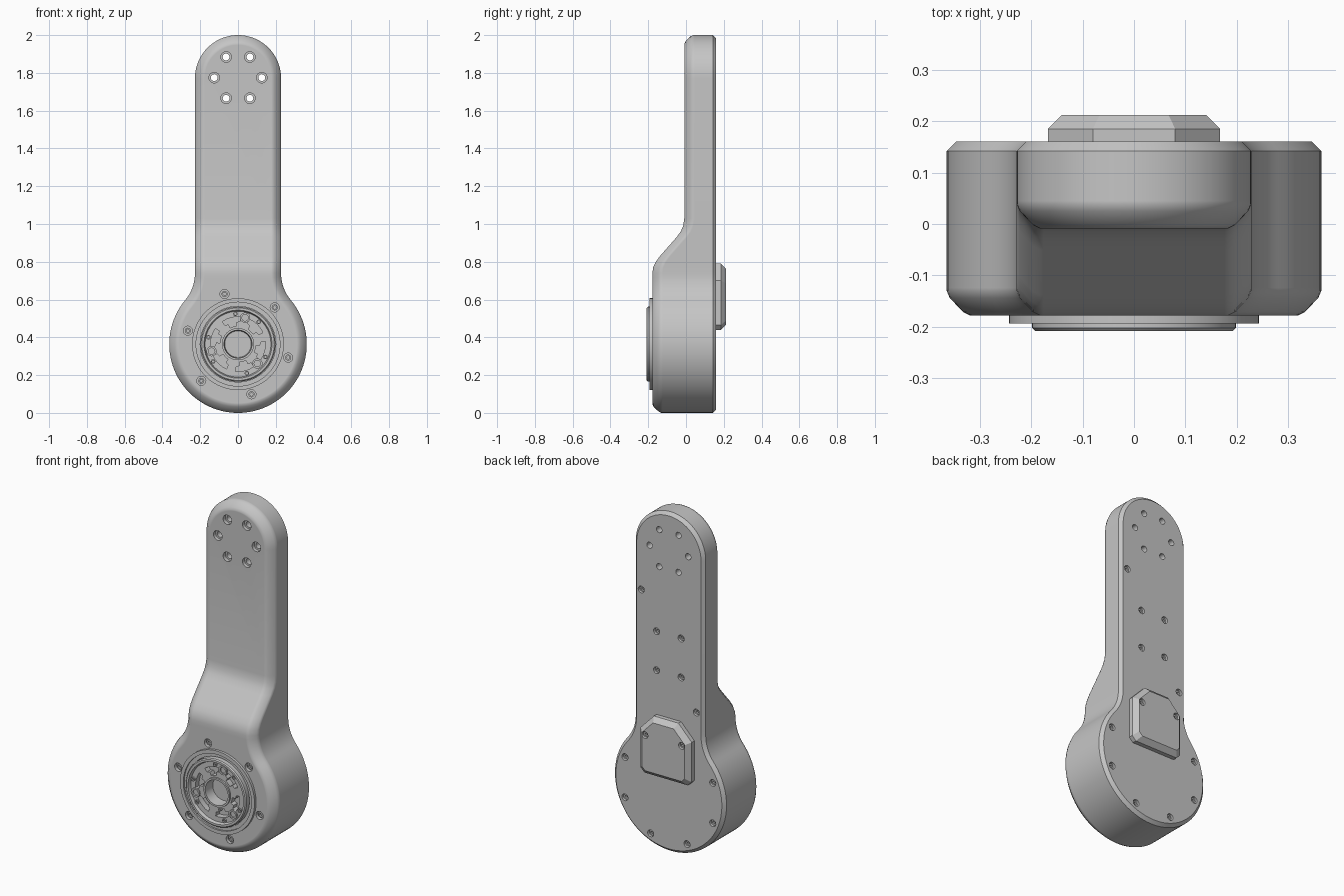
import bpy, bmesh
from math import sin, cos, atan2, pi, radians

old = bpy.data.objects.get("Cube")
if old:
    bpy.data.objects.remove(old, do_unlink=True)

GREY = (0.56, 0.56, 0.56, 1)
metal = bpy.data.materials.new("plain grey")
metal.use_nodes = True
metal.diffuse_color = GREY
for node in metal.node_tree.nodes:
    if node.type == 'BSDF_PRINCIPLED':
        node.inputs["Base Color"].default_value = GREY

R, CZ = 0.364, 0.364          # round housing
W, TOP = 0.228, 2.0           # arm half width and top
BACK = 0.16


def make_object(name, bm):
    bm.normal_update()
    bmesh.ops.recalc_face_normals(bm, faces=bm.faces[:])
    mesh = bpy.data.meshes.new(name)
    bm.to_mesh(mesh)
    bm.free()
    mesh.materials.append(metal)
    ob = bpy.data.objects.new(name, mesh)
    bpy.context.scene.collection.objects.link(ob)
    return ob


def select_only(ob):
    for other in list(bpy.context.selected_objects):
        other.select_set(False)
    ob.select_set(True)
    bpy.context.view_layer.objects.active = ob


def cut(ob, cutter):
    mod = ob.modifiers.new("cut", 'BOOLEAN')
    mod.operation = 'DIFFERENCE'
    mod.solver = 'EXACT'
    mod.object = cutter
    select_only(ob)
    bpy.ops.object.modifier_apply(modifier=mod.name)
    bpy.data.objects.remove(cutter, do_unlink=True)


def smooth(ob):
    select_only(ob)
    bpy.ops.object.shade_smooth_by_angle(angle=radians(30))


def skin(bm, rings):
    """Join successive closed rings of vertices with quads."""
    for p, q in zip(rings, rings[1:]):
        for i in range(len(p)):
            j = (i + 1) % len(p)
            bm.faces.new((p[i], p[j], q[j], q[i]))


def lathe(bm, profile, x=0, z=CZ, seg=24):
    """Revolve a closed (radius, y) loop about a line along y."""
    columns = []
    for r, y in profile:
        if r == 0:
            columns.append([bm.verts.new((x, y, z))] * seg)
        else:
            columns.append([bm.verts.new((x + r * cos(2 * pi * k / seg), y,
                                          z + r * sin(2 * pi * k / seg))) for k in range(seg)])
    for i, p in enumerate(columns):
        q = columns[(i + 1) % len(columns)]
        for k in range(seg):
            m = (k + 1) % seg
            loop = list(dict.fromkeys((p[k], p[m], q[m], q[k])))
            if len(loop) > 2:
                bm.faces.new(loop)


def drill(bm, r, y0, y1, x, z, seg=20):
    lathe(bm, [(0, y0), (r, y0), (r, y1), (0, y1)], x, z, seg)


def prism(bm, outlines):
    """Closed solid through a list of (y, points) outlines."""
    rings = [[bm.verts.new((x, y, z)) for x, z in pts] for y, pts in outlines]
    skin(bm, rings)
    bm.faces.new(rings[0])
    bm.faces.new(rings[-1])


def polar(r, deg):
    return r * cos(radians(deg)), CZ + r * sin(radians(deg))


# Front depth along the height: deep housing, slope, thin arm
SLOPE = [(.74, -.178), (.77, -.174), (.80, -.16), (.83, -.138),
         (.93, -.05), (.96, -.028), (.99, -.015), (1.03, -.009)]


def front_y(z):
    if z <= SLOPE[0][0]:
        return SLOPE[0][1]
    for (z0, y0), (z1, y1) in zip(SLOPE, SLOPE[1:]):
        if z <= z1:
            return y0 + (y1 - y0) * (z - z0) / (z1 - z0)
    return SLOPE[-1][1]


# Half outline: (x, z, normal x, normal z) from bottom to top
neck = SLOPE[0][0]
dz = neck - CZ
rf = (W * W + dz * dz - R * R) / (2 * (R - W))
a1 = atan2(dz, W + rf)
half = []
for k in range(37):
    a = -pi / 2 + (a1 + pi / 2) * k / 36
    half.append((R * cos(a), CZ + R * sin(a), cos(a), sin(a)))
for k in range(1, 9):
    a = pi + a1 * (1 - k / 8)
    half.append((W + rf + rf * cos(a), neck + rf * sin(a), -cos(a), -sin(a)))
half += [(W, z, 1, 0) for z, _ in SLOPE[1:]]
for k in range(25):
    a = pi / 2 * k / 24
    half.append((W * cos(a), TOP - W + W * sin(a), cos(a), sin(a)))
outline = half + [(-x, z, -nx, nz) for x, z, nx, nz in half[-2:0:-1]]
N = len(outline)

# Body shell: rings from the back edge, over the sides, to the soft front edge
bm = bmesh.new()
rings = []
layers = [(.018, 0, True), (0, -.018, True), (0, .054, False), (0, .048, False),
          (.006, .034, False), (.032, .007, False), (.046, 0, False), (.052, 0, False)]
for inset, dy, at_back in layers:
    ring = []
    for x, z, nx, nz in outline:
        px, pz = x - nx * inset, z - nz * inset
        y = (BACK if at_back else front_y(pz)) + dy
        ring.append(bm.verts.new((px, y, pz)))
    rings.append(ring)
skin(bm, rings)
bm.faces.new(rings[0])
front = rings[-1]
for i in range(len(half) - 1):
    loop = [front[i], front[i + 1], front[(N - i - 1) % N], front[(N - i) % N]]
    bm.faces.new(list(dict.fromkeys(loop)))
body = make_object("arm_body", bm)

# Screw positions
front_screws = [polar(.275, 45 + 60 * k) for k in range(6)]
back_screws = [polar(.31, a) for a in (22.5, -22.5, -67.5, -112.5, -157.5, 157.5)]
back_screws += [(.18, 1.5), (-.18, .87)]
back_screws += [(x, z) for x in (-.08, .08) for z in (1.05, 1.28)]
cap_screws = [(-.12, .677), (.12, .677)]

# Bore, mounting holes and screw recesses
bm = bmesh.new()
drill(bm, .2, -.3, -.11, 0, CZ, 72)
for k in range(6):
    a = pi / 3 * k
    lathe(bm, [(0, -.1), (.028, -.1), (.028, .012), (.018, .012), (.018, .3), (0, .3)],
          .126 * cos(a), 1.775 + .126 * sin(a))
for x, z in front_screws:
    drill(bm, .024, -.25, -.158, x, z)
for x, z in back_screws:
    drill(bm, .02, .14, .25, x, z)
cut(body, make_object("body_cutter", bm))
smooth(body)

# Back cap with cut upper corners and sloped rim
bm = bmesh.new()
side = [(.142, .44), (.167, .465), (.167, .70), (.08, .79)]
base = side + [(-x, z) for x, z in reversed(side)]
face = [(x * .84, .615 + (z - .615) * .845) for x, z in base]
prism(bm, [(.15, base), (.185, base), (.212, face)])
cap = make_object("back_cap", bm)
bm = bmesh.new()
for x, z in cap_screws:
    drill(bm, .02, .192, .25, x, z)
cut(cap, make_object("cap_cutter", bm))
smooth(cap)

# Socket screws inside their recesses
bm = bmesh.new()
for spots, deep, head in ((front_screws, -.155, -.168), (back_screws, .135, .15),
                          (cap_screws, .188, .202)):
    for x, z in spots:
        lathe(bm, [(.008, deep), (.008, head), (.016, head), (.016, deep)], x, z, 16)
smooth(make_object("screws", bm))

# Bearing flange around the output
bm = bmesh.new()
lathe(bm, [(.243, -.17), (.243, -.193), (.222, -.193), (.222, -.183),
           (.203, -.183), (.203, -.17)], seg=72)
smooth(make_object("bearing_flange", bm))

# Output disc with raised rim and hub
bm = bmesh.new()
lathe(bm, [(.198, -.1), (.198, -.202), (.192, -.208), (.18, -.208), (.174, -.19), (.085, -.19),
           (.085, -.2), (.074, -.2), (.07, -.135), (0, -.135), (0, -.1)], seg=72)
disc = make_object("output_disc", bm)

# Stepped pockets in the disc
bm = bmesh.new()
steps = [(.145, 0), (.145, 10), (.145, 20), (.122, 20), (.116, 11), (.096, 11), (.096, 0)]
for k in range(6):
    mid = 45 + 60 * k
    shape = [polar(r, mid + d) for r, d in steps]
    shape += [polar(r, mid - d) for r, d in steps[-2:0:-1]]
    prism(bm, [(-.25, shape), (-.155, shape)])
cut(disc, make_object("pocket_cutter", bm))
smooth(disc)

# Three large and six small bosses on the disc
bm = bmesh.new()
for k in range(3):
    for r, deg, size, hole in ((.145, 75, .027, .017), (.161, 95, .012, .006), (.161, 47, .012, .006)):
        x, z = polar(r, deg + 120 * k)
        lathe(bm, [(hole, -.18), (hole, -.198), (size, -.198), (size, -.18)], x, z, 20)
smooth(make_object("disc_bosses", bm))
